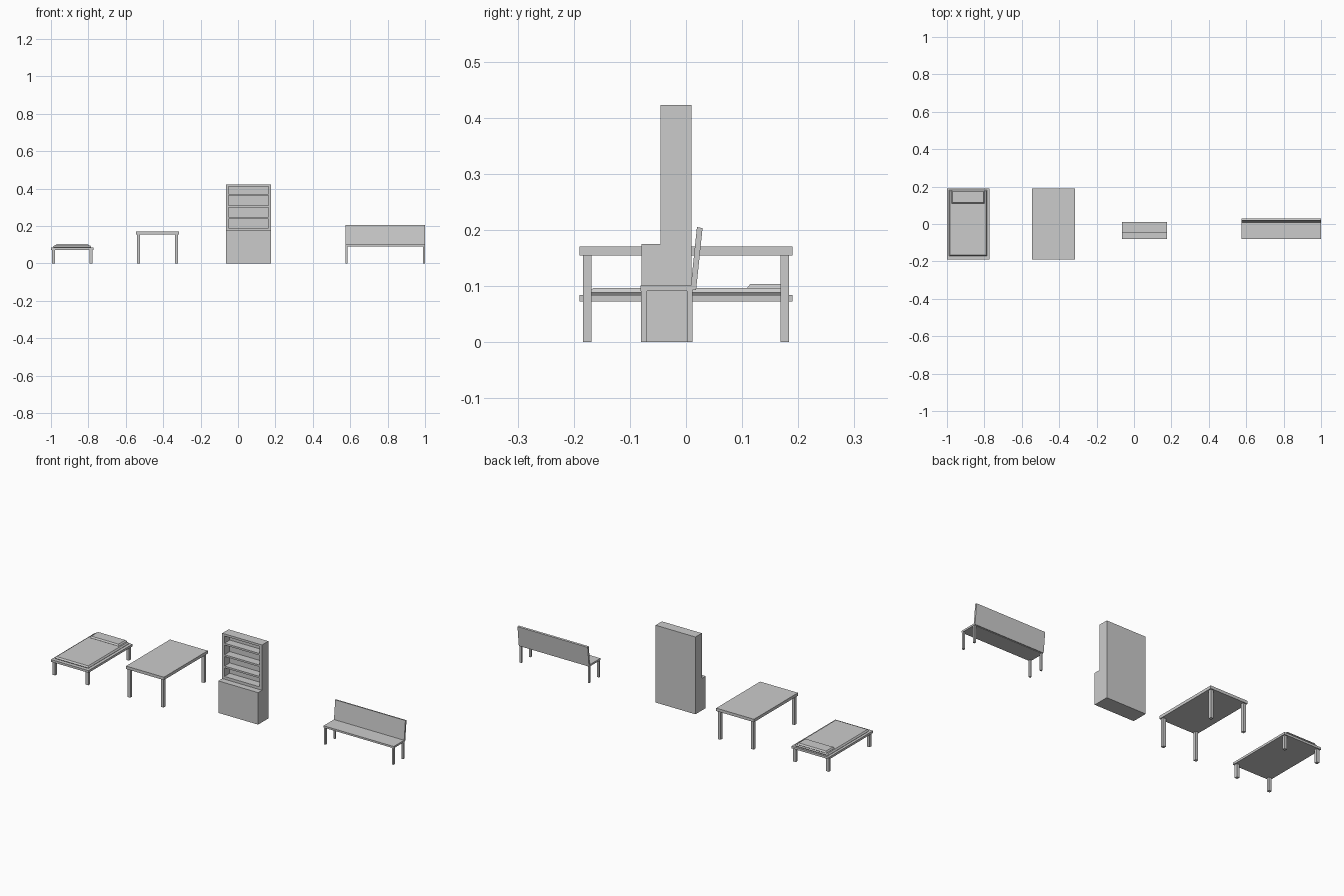
import bpy, bmesh

if "Cube" in bpy.data.objects:
    bpy.data.objects.remove(bpy.data.objects["Cube"])


def add_mesh(name, verts, faces):
    me = bpy.data.meshes.new(name)
    me.from_pydata(verts, [], faces)
    bm = bmesh.new()
    bm.from_mesh(me)
    bmesh.ops.recalc_face_normals(bm, faces=bm.faces)
    bm.to_mesh(me)
    bm.free()
    ob = bpy.data.objects.new(name, me)
    bpy.context.collection.objects.link(ob)
    return ob


def extrude_x(name, x0, x1, profile):
    """Extrude a closed (y, z) profile from x0 to x1."""
    n = len(profile)
    verts = [(x, y, z) for x in (x0, x1) for y, z in profile]
    faces = [tuple(range(n)), tuple(range(n, 2 * n))]
    faces += [(i, (i + 1) % n, n + (i + 1) % n, n + i) for i in range(n)]
    return add_mesh(name, verts, faces)


def box(name, x0, x1, y0, y1, z0, z1):
    return extrude_x(name, x0, x1, [(y0, z0), (y1, z0), (y1, z1), (y0, z1)])


def cushion(name, x0, x1, y0, y1, z0, z1, inset):
    """Box whose top and bottom are pulled in, widest at mid height."""
    zm = (z0 + z1) / 2
    verts = []
    for z, d in ((z0, inset), (zm, 0), (z1, inset)):
        verts += [(x0 + d, y0 + d, z), (x1 - d, y0 + d, z),
                  (x1 - d, y1 - d, z), (x0 + d, y1 - d, z)]
    faces = [(0, 1, 2, 3), (8, 9, 10, 11)]
    for k in (0, 4):
        faces += [(k + i, k + (i + 1) % 4, k + 4 + (i + 1) % 4, k + 4 + i) for i in range(4)]
    return add_mesh(name, verts, faces)


def legs(name, x0, x1, y0, y1, top, t, tx=None):
    """Four legs standing inside the given rectangle."""
    tx = tx or t
    for xn, xa in (("left", x0), ("right", x1 - tx)):
        for yn, ya in (("front", y0), ("back", y1 - t)):
            box(f"{name}_leg_{yn}_{xn}", xa, xa + tx, ya, ya + t, 0, top)


# Bed
box("bed_frame", -1.0, -0.772, -0.19, 0.19, 0.072, 0.084)
legs("bed", -0.994, -0.778, -0.184, 0.184, 0.073, 0.016)
cushion("mattress", -0.989, -0.785, -0.172, 0.182, 0.080, 0.096, 0.006)
cushion("pillow", -0.976, -0.798, 0.109, 0.180, 0.089, 0.104, 0.006)

# Table
box("table_top", -0.545, -0.316, -0.19, 0.19, 0.154, 0.170)
legs("table", -0.539, -0.322, -0.184, 0.184, 0.155, 0.016)

# Bookcase: lower cabinet and open upper shelves
X0, X1, BACK, FRONT = -0.064, 0.177, 0.010, -0.045
box("cabinet", X0, X1, -0.079, BACK, 0, 0.175)
box("side_left", X0, X0 + 0.014, FRONT, BACK, 0.175, 0.423)
box("side_right", X1 - 0.014, X1, FRONT, BACK, 0.175, 0.423)
box("back_panel", X0 + 0.014, X1 - 0.014, 0.0, BACK, 0.175, 0.423)
box("crown", X0 + 0.014, X1 - 0.014, FRONT, 0.0, 0.411, 0.423)
box("shelf_base", X0 + 0.014, X1 - 0.014, FRONT, 0.0, 0.175, 0.190)
for i, z in enumerate((0.242, 0.304, 0.367)):
    box(f"shelf_{i + 1}", X0 + 0.014, X1 - 0.014, FRONT, 0.0, z - 0.005, z + 0.005)

# Bench
box("bench_seat", 0.575, 1.0, -0.081, 0.0125, 0.091, 0.101)
legs("bench", 0.576, 0.999, -0.080, 0.0120, 0.092, 0.0105)
extrude_x("bench_back", 0.575, 1.0,
          [(0.008, 0.094), (0.018, 0.093), (0.0295, 0.203), (0.0195, 0.205)])
